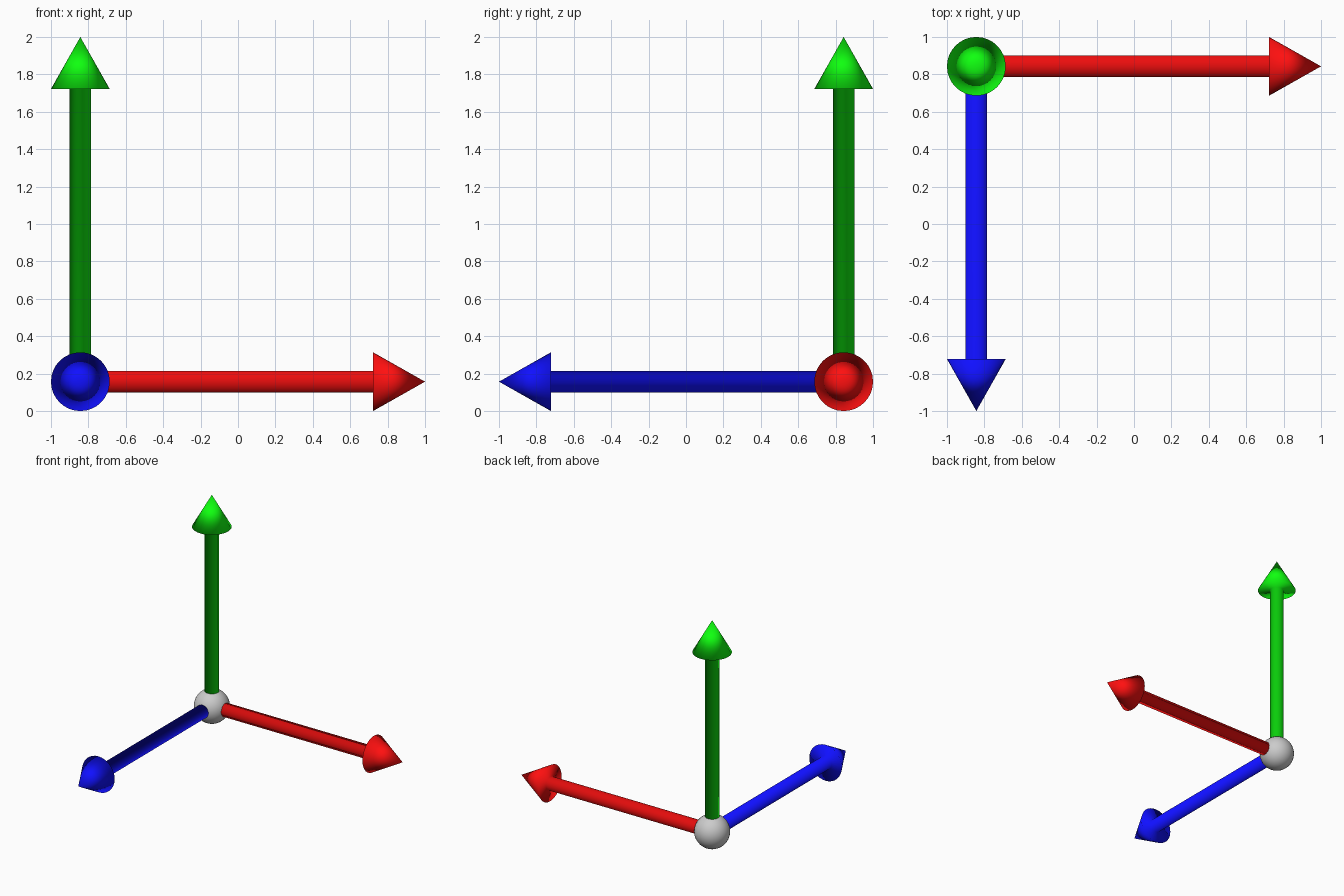
import bpy
import bmesh
from math import cos, sin, tau
from mathutils import Vector, Quaternion

if "Cube" in bpy.data.objects:
    bpy.data.objects.remove(bpy.data.objects["Cube"])

ORIGIN = Vector((-0.843, 0.843, 0.157))
SIDES = 32
# arrow profile as (radius, distance along the axis)
PROFILE = [(0.0575, 0.0), (0.0575, 1.565), (0.157, 1.565)]
TIP = 1.843


def finish(name, bm, color=None):
    bmesh.ops.recalc_face_normals(bm, faces=bm.faces)
    for f in bm.faces:
        f.smooth = True
    mesh = bpy.data.meshes.new(name)
    bm.to_mesh(mesh)
    bm.free()
    obj = bpy.data.objects.new(name, mesh)
    bpy.context.collection.objects.link(obj)
    obj.location = ORIGIN
    if color:
        mat = bpy.data.materials.new(name + "_color")
        mat.diffuse_color = color
        mat.use_nodes = True
        mat.node_tree.nodes["Principled BSDF"].inputs["Base Color"].default_value = mat.diffuse_color
        mesh.materials.append(mat)
    return obj


def arrow(name, direction, color):
    bm = bmesh.new()
    rings = [[bm.verts.new((r * cos(tau * i / SIDES), r * sin(tau * i / SIDES), z))
              for i in range(SIDES)] for r, z in PROFILE]
    start = bm.verts.new((0, 0, 0))
    tip = bm.verts.new((0, 0, TIP))
    for i in range(SIDES):
        j = (i + 1) % SIDES
        bm.faces.new((start, rings[0][j], rings[0][i]))
        for a, b in zip(rings, rings[1:]):
            bm.faces.new((a[i], a[j], b[j], b[i]))
        bm.faces.new((rings[-1][i], rings[-1][j], tip))
    turn = Vector((0, 0, 1)).rotation_difference(Vector(direction))
    bm.transform(turn.to_matrix().to_4x4())
    finish(name, bm, color)


# three axis arrows, shading kept soft across the edges
arrow("red_arrow", (1, 0, 0), (1, 0.005, 0.005, 1))
arrow("green_arrow", (0, 0, 1), (0.005, 1, 0.005, 1))
arrow("blue_arrow", (0, -1, 0), (0.005, 0.005, 1, 1))

# ball at the meeting point
ball = bmesh.new()
bmesh.ops.create_uvsphere(ball, u_segments=32, v_segments=16, radius=0.143)
finish("origin_ball", ball)
